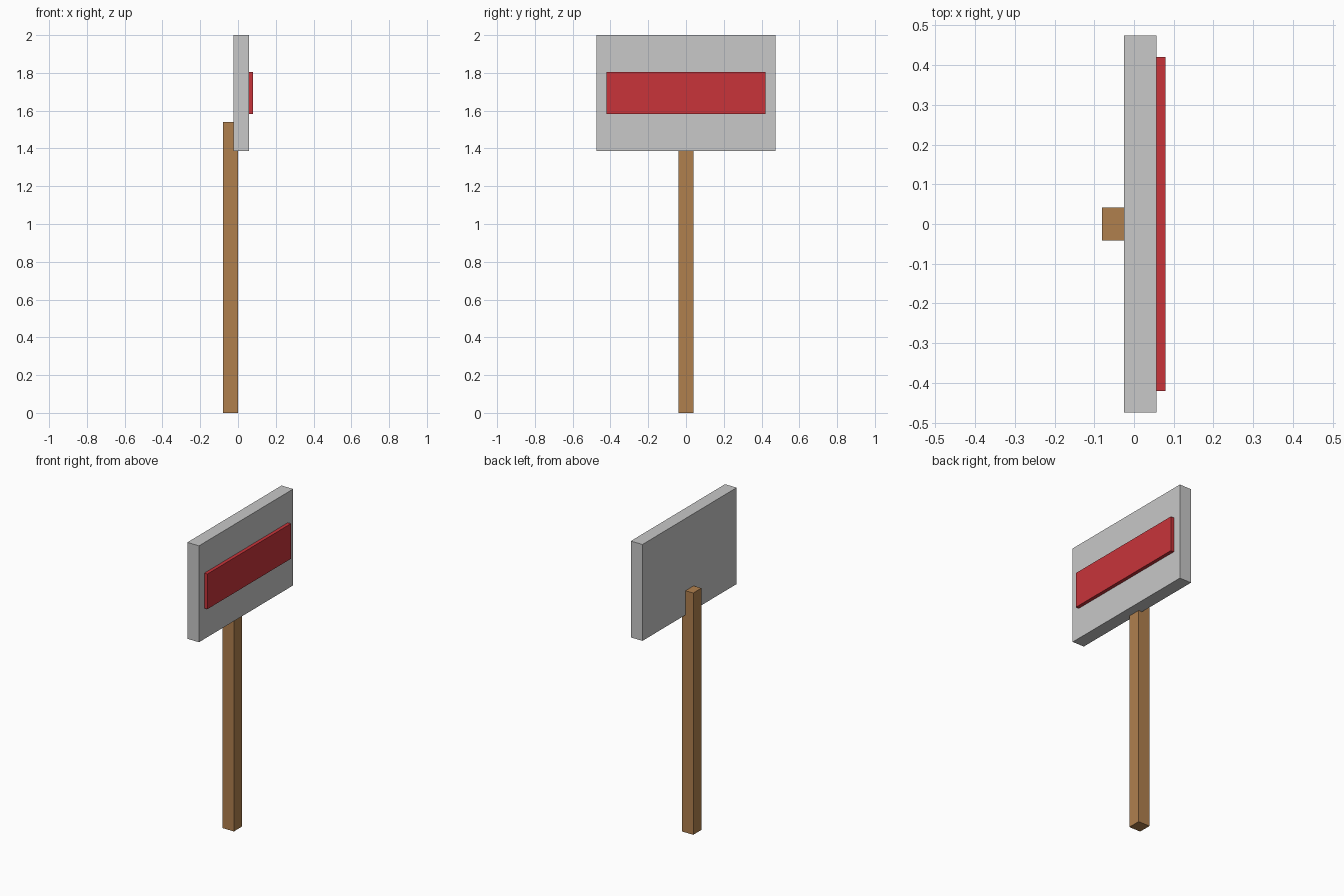
import bpy

cube = bpy.data.objects.get("Cube")
if cube:
    bpy.data.objects.remove(cube, do_unlink=True)


def make_material(name, rgb):
    mat = bpy.data.materials.new(name)
    mat.use_nodes = True
    mat.diffuse_color = (*rgb, 1)
    mat.node_tree.nodes["Principled BSDF"].inputs["Base Color"].default_value = (*rgb, 1)
    return mat


def box(name, x, half_width, z, mat):
    """Box spanning the x and z ranges, centred on y = 0."""
    bpy.ops.mesh.primitive_cube_add(size=1, location=(sum(x) / 2, 0, sum(z) / 2))
    obj = bpy.context.object
    obj.name = name
    obj.scale = (x[1] - x[0], 2 * half_width, z[1] - z[0])
    bpy.ops.object.transform_apply(location=False, rotation=False, scale=True)
    obj.data.materials.append(mat)
    return obj


wood = make_material("brown wood", (0.434, 0.216, 0.076))
grey = make_material("light grey", (0.578, 0.578, 0.578))
red = make_material("red", (0.578, 0.034, 0.042))

# Post, partly sunk into the back of the board
box("post", (-0.08, 0.0), 0.041, (0, 1.54), wood)
# Sign board
box("sign_board", (-0.025, 0.057), 0.474, (1.386, 2.0), grey)
# Raised panel on the board's face
box("raised_panel", (0.057, 0.079), 0.42, (1.582, 1.806), red)
